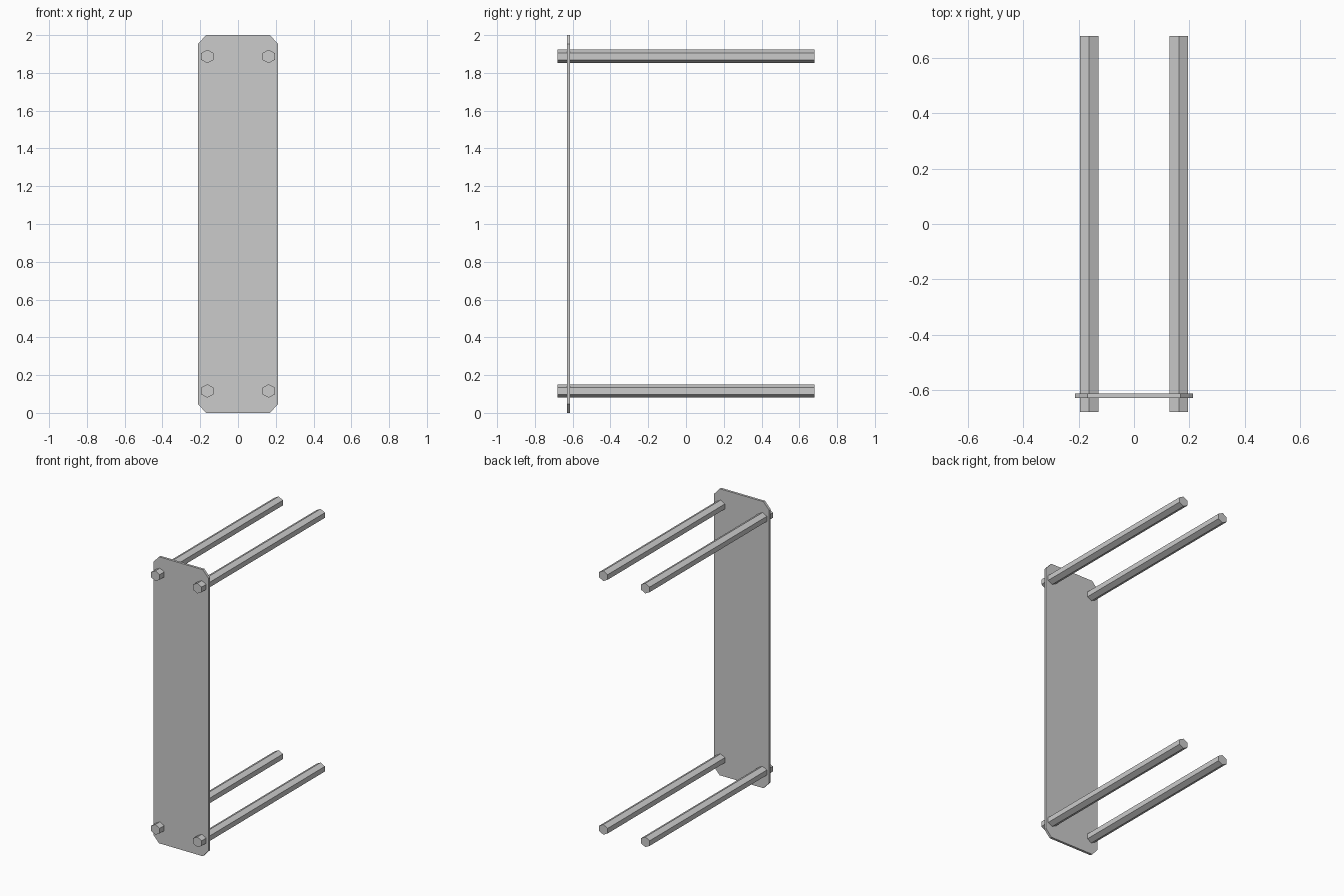
import bpy, bmesh, math

if "Cube" in bpy.data.objects:
    bpy.data.objects.remove(bpy.data.objects["Cube"])


def extrude_profile(name, points, y0, y1):
    """Extrude a closed x-z outline from y0 to y1."""
    bm = bmesh.new()
    face = bm.faces.new([bm.verts.new((x, y0, z)) for x, z in points])
    ext = bmesh.ops.extrude_face_region(bm, geom=[face])
    moved = [g for g in ext["geom"] if isinstance(g, bmesh.types.BMVert)]
    bmesh.ops.translate(bm, verts=moved, vec=(0, y1 - y0, 0))
    bmesh.ops.recalc_face_normals(bm, faces=bm.faces)
    mesh = bpy.data.meshes.new(name)
    bm.to_mesh(mesh)
    bm.free()
    obj = bpy.data.objects.new(name, mesh)
    bpy.context.collection.objects.link(obj)
    return obj


# Front plate with chamfered corners
W, H, CX, CZ = 0.213, 2.0, 0.044, 0.048
plate = [(-W + CX, 0), (W - CX, 0), (W, CZ), (W, H - CZ),
         (W - CX, H), (-W + CX, H), (-W, H - CZ), (-W, CZ)]
extrude_profile("front_plate", plate, -0.63, -0.613)

# Four hexagonal rods passing through the plate corners
for row, z in (("lower", 0.116), ("upper", 1.887)):
    for side, x in (("left", -0.162), ("right", 0.162)):
        hexagon = [(x + 0.0385 * math.sin(math.radians(60 * i)),
                    z + 0.0355 * math.cos(math.radians(60 * i))) for i in range(6)]
        extrude_profile(f"{row}_{side}_rod", hexagon, -0.68, 0.68)
